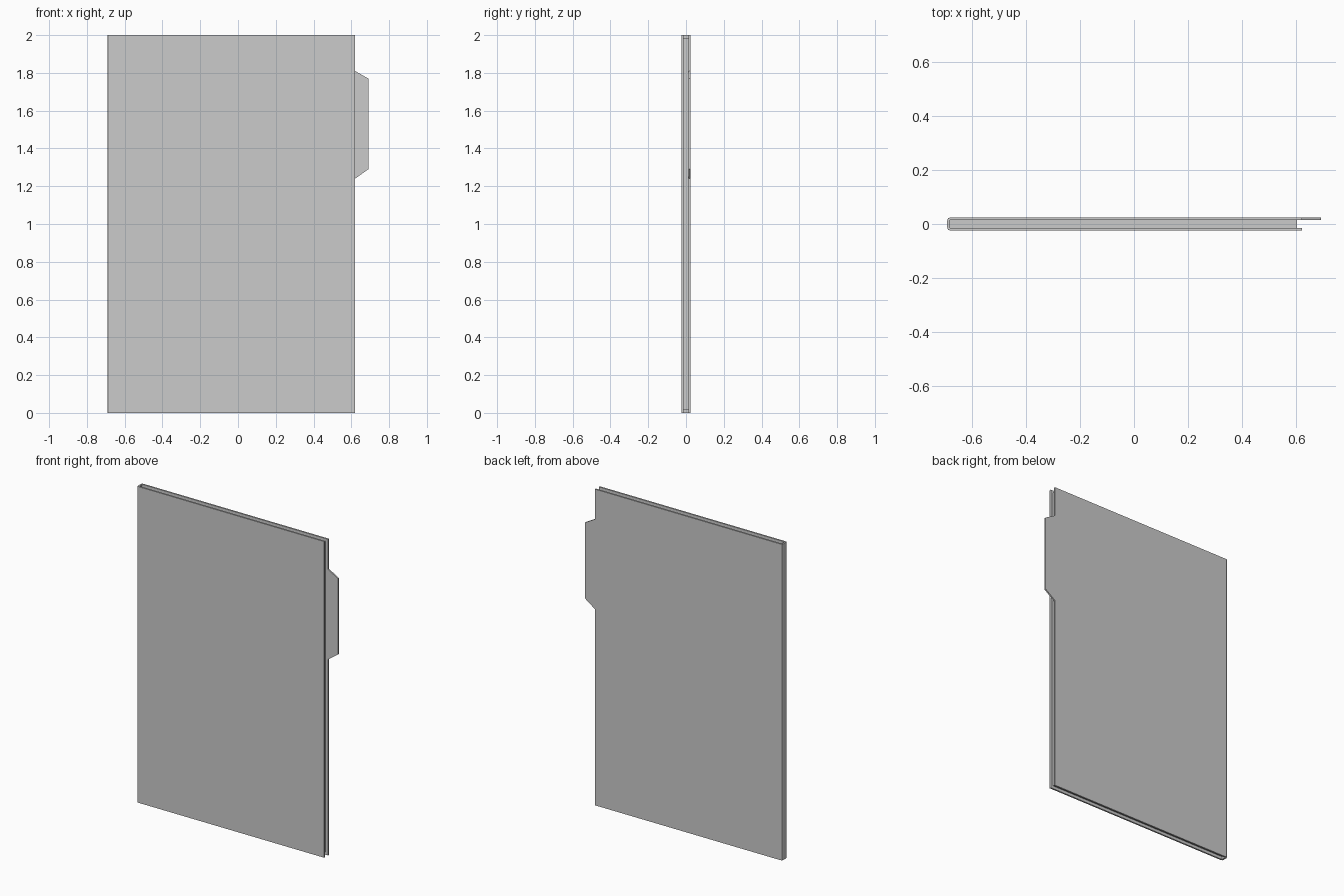
import bpy, bmesh
from mathutils import Vector

if "Cube" in bpy.data.objects:
    bpy.data.objects.remove(bpy.data.objects["Cube"])


def prism(name, points, offset):
    """Extrude a closed outline of 3D points along an offset vector."""
    bm = bmesh.new()
    face = bm.faces.new([bm.verts.new(p) for p in points])
    result = bmesh.ops.extrude_face_region(bm, geom=[face])
    moved = [v for v in result["geom"] if isinstance(v, bmesh.types.BMVert)]
    bmesh.ops.translate(bm, vec=Vector(offset), verts=moved)
    bmesh.ops.recalc_face_normals(bm, faces=bm.faces)
    mesh = bpy.data.meshes.new(name)
    bm.to_mesh(mesh)
    bm.free()
    obj = bpy.data.objects.new(name, mesh)
    bpy.context.collection.objects.link(obj)
    return obj


LEFT, EDGE, TAB = -0.69, 0.62, 0.69
HALF, THICK, HEIGHT = 0.024, 0.010, 2.0
INNER = HALF - THICK

# Folded cover: half of the U profile, mirrored across y for the other half
half = [(EDGE, INNER), (EDGE, HALF), (LEFT + 0.011, HALF),
        (LEFT + 0.003, HALF - 0.003), (LEFT, HALF - 0.011)]
inside = (LEFT + THICK, INNER)
profile = half + [(x, -y) for x, y in reversed(half)]
profile += [(inside[0], -inside[1]), inside]
prism("folder_cover", [(x, y, 0) for x, y in profile], (0, 0, HEIGHT))

# Index tab on the edge of the back cover
tab = [(EDGE, 1.24), (TAB, 1.29), (TAB, 1.77), (EDGE, 1.81)]
prism("index_tab", [(x, INNER, z) for x, z in tab], (0, THICK, 0))

# Paper stack between the covers, set back from the open edges
x0, x1, z0, z1 = LEFT + THICK, 0.603, 0.018, 1.984
paper = [(x0, z0), (x1, z0), (x1, z1), (x0, z1)]
prism("paper_stack", [(x, -INNER, z) for x, z in paper], (0, 2 * INNER, 0))
